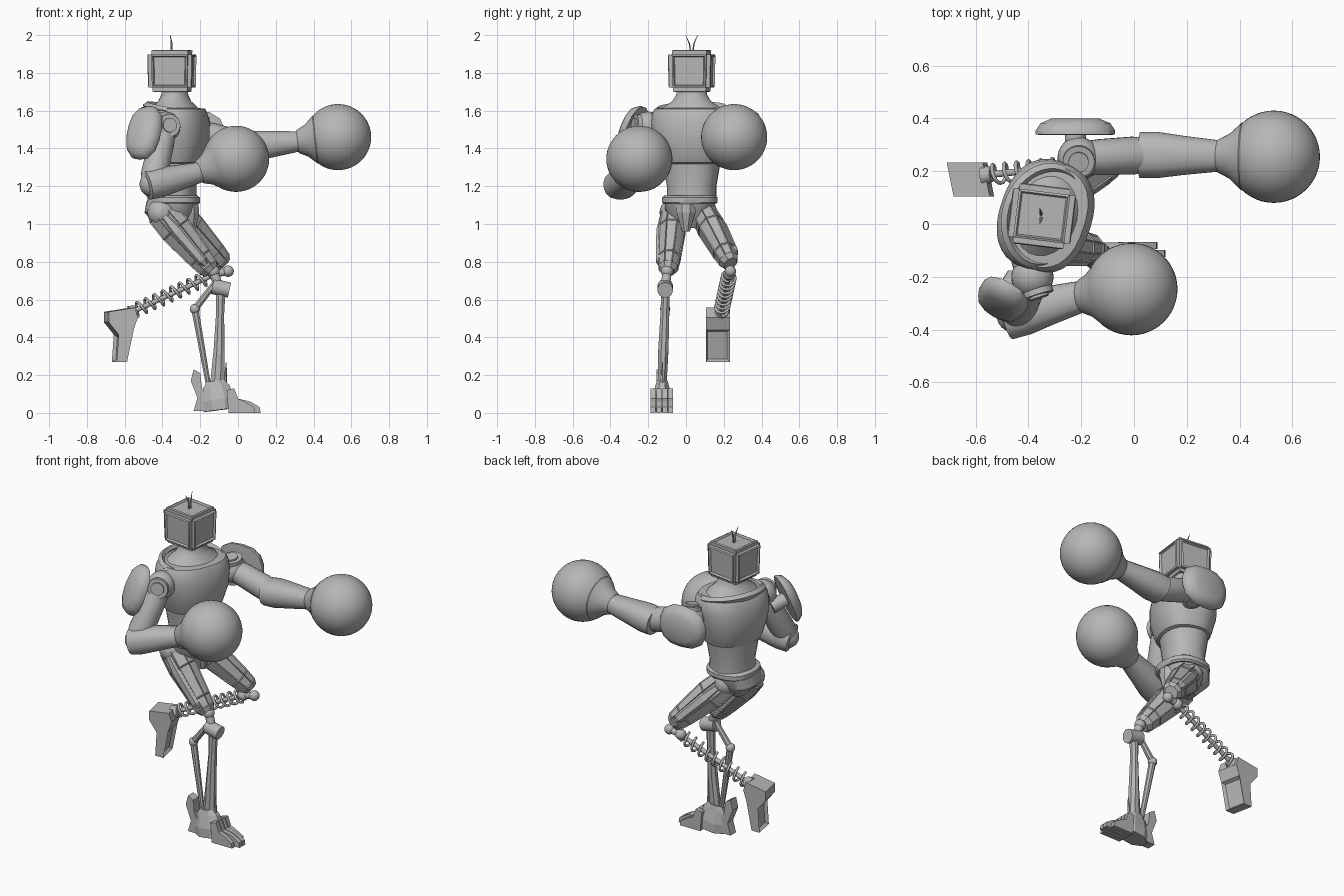
import bpy, bmesh
from math import sin, cos, pi, radians
from mathutils import Vector, Matrix

cube = bpy.data.objects.get("Cube")
if cube:
    bpy.data.objects.remove(cube)

GREY = (0.47, 0.47, 0.47, 1)
metal = bpy.data.materials.new("plain grey")
metal.use_nodes = True
metal.diffuse_color = GREY
metal.node_tree.nodes["Principled BSDF"].inputs["Base Color"].default_value = GREY


def finish(name, bm, smooth=True):
    bmesh.ops.recalc_face_normals(bm, faces=bm.faces)
    me = bpy.data.meshes.new(name)
    bm.to_mesh(me)
    bm.free()
    if smooth:
        me.shade_smooth()
        me.set_sharp_from_angle(angle=radians(35))
    me.materials.append(metal)
    ob = bpy.data.objects.new(name, me)
    bpy.context.collection.objects.link(ob)
    return ob


def loft(name, sections, side=(0, 1, 0), n=24, power=2.0, smooth=True, panel=0):
    """Skin rings (x, y, z, half width along side, half depth)."""
    bm = bmesh.new()
    d = (Vector(sections[-1][:3]) - Vector(sections[0][:3])).normalized()
    v = d.cross(Vector(side)).normalized()
    u = v.cross(d)
    rings = []
    for x, y, z, a, b in sections:
        ring = []
        for i in range(n):
            t = 2 * pi * (i + 0.5) / n
            c, s = cos(t), sin(t)
            r = (abs(c) ** power + abs(s) ** power) ** (-1 / power)
            ring.append(bm.verts.new(Vector((x, y, z)) + u * c * r * a + v * s * r * b))
        rings.append(ring)
    sides = []
    for r0, r1 in zip(rings, rings[1:]):
        for i in range(n):
            j = (i + 1) % n
            sides.append(bm.faces.new((r0[i], r0[j], r1[j], r1[i])))
    bm.faces.new(rings[0][::-1])
    bm.faces.new(rings[-1])
    bmesh.ops.recalc_face_normals(bm, faces=bm.faces)
    if panel:
        big = [f for f in sides if f.calc_area() > 0.003]
        bmesh.ops.inset_individual(bm, faces=big, thickness=panel, depth=-panel * 0.7)
    return finish(name, bm, smooth)


def rod(name, a, b, r0, r1=None, n=16):
    r1 = r1 or r0
    d = Vector(b) - Vector(a)
    side = (0, 1, 0) if abs(d.normalized().y) < 0.9 else (1, 0, 0)
    return loft(name, [(*a, r0, r0), (*b, r1, r1)], side, n)


def ball(name, pos, r, seg=48):
    bm = bmesh.new()
    bmesh.ops.create_uvsphere(bm, u_segments=seg, v_segments=seg // 2, radius=r,
                              matrix=Matrix.Translation(pos))
    return finish(name, bm)


def prism(name, pts, y0, y1, slant=0.0, inset=0):
    """Extrude an x-z outline from y0 to y1, leaning in x by slant."""
    bm = bmesh.new()
    near = [bm.verts.new((x - slant * (y0 - y1) / 2, y0, z)) for x, z in pts]
    far = [bm.verts.new((x + slant * (y0 - y1) / 2, y1, z)) for x, z in pts]
    bm.faces.new(near)
    bm.faces.new(far[::-1])
    for i in range(len(pts)):
        j = (i + 1) % len(pts)
        bm.faces.new((near[i], far[i], far[j], near[j]))
    bmesh.ops.recalc_face_normals(bm, faces=bm.faces)
    if inset:
        long = [f for f in bm.faces if abs(f.normal.x) > 0.8 and f.calc_area() > 0.012]
        bmesh.ops.inset_individual(bm, faces=long, thickness=inset, depth=-inset)
    return finish(name, bm, False)


# Head: bevelled box with a recessed panel on every side
bm = bmesh.new()
bmesh.ops.create_cube(bm, size=1, matrix=Matrix.Diagonal((0.235, 0.225, 0.215, 1)))
for v in bm.verts:
    if v.co.z < 0:
        v.co.x *= 0.96
        v.co.y *= 0.96
bmesh.ops.bevel(bm, geom=bm.edges[:], offset=0.02, segments=2, affect='EDGES')
walls = [f for f in bm.faces if f.calc_area() > 0.02]
bmesh.ops.inset_individual(bm, faces=walls, thickness=0.012, depth=0.004)
bmesh.ops.inset_individual(bm, faces=walls, thickness=0.008, depth=-0.012)
head = finish("head", bm)
head.location = (-0.35, 0.03, 1.81)
head.rotation_euler.z = radians(-7)
for s in (-1, 1):
    loft("antenna", [(-0.352, 0.03 + s * 0.005, 1.9, 0.004, 0.006),
                     (-0.352, 0.03 + s * 0.012, 1.955, 0.004, 0.006),
                     (-0.358, 0.03 + s * 0.032, 2.0, 0.001, 0.001)], n=6)

# Neck, chest, collar and waist, turned toward the punching side
turn = (0.31, 0.95, 0)
CX, CY = -0.335, 0.03


def stack(name, rows, cx=CX, cy=CY, **kw):
    return loft(name, [(cx, cy, z, a, b) for z, a, b in rows], **kw)


stack("neck", [(1.58, 0.18, 0.14), (1.62, 0.15, 0.115), (1.65, 0.105, 0.085),
               (1.685, 0.083, 0.07), (1.73, 0.078, 0.066)], side=turn)
stack("chest", [(1.315, 0.13, 0.12), (1.325, 0.165, 0.14), (1.345, 0.172, 0.15),
                (1.44, 0.203, 0.175), (1.53, 0.215, 0.175), (1.585, 0.21, 0.162),
                (1.61, 0.195, 0.15), (1.615, 0.15, 0.11)], side=turn, n=40, power=2.4)
stack("waist", [(1.11, 0.13, 0.12), (1.2, 0.13, 0.115), (1.35, 0.155, 0.135)],
      cx=-0.34, side=turn, power=2.3)
bm = bmesh.new()
ring = [[], []]
N = 40
for i in range(N):
    t = 2 * pi * i / N
    loop = [bm.verts.new(((0.148 + p) * cos(t), (0.185 + p) * sin(t), q))
            for p, q in ((-0.016, 0), (0, 0.02), (0.02, 0), (0, -0.03))]
    ring[0].append(loop)
for i in range(N):
    a, b = ring[0][i], ring[0][(i + 1) % N]
    for k in range(4):
        bm.faces.new((a[k], a[(k + 1) % 4], b[(k + 1) % 4], b[k]))
collar = finish("collar", bm)
collar.location = (CX, CY, 1.603)
collar.rotation_euler = (0, radians(10), radians(-18))

# Pelvis
stack("belt", [(1.105, 0.138, 0.133), (1.115, 0.148, 0.14), (1.14, 0.148, 0.14),
               (1.15, 0.135, 0.125)], cx=-0.34, cy=0.02, power=2.5)
loft("pelvis", [(-0.35, 0.02, 1.12, 0.135, 0.135), (-0.365, 0.015, 1.06, 0.125, 0.13),
                (-0.35, 0.01, 0.98, 0.06, 0.07)], power=2.5)
loft("groin_plate", [(-0.255, 0, 1.12, 0.055, 0.045), (-0.25, 0, 1.06, 0.05, 0.045),
                     (-0.25, 0, 0.96, 0.02, 0.025)], n=8, power=4, smooth=False)


# Thighs: chamfered armour with recessed panels
def thigh(prefix, hip, knee, out):
    h, k = Vector(hip), Vector(knee)
    rows = ((-0.08, 0.04, 0.055), (0.0, 0.064, 0.083), (0.3, 0.072, 0.088),
            (0.8, 0.06, 0.068), (0.97, 0.052, 0.058), (1.04, 0.035, 0.04))
    loft(prefix + "_thigh", [(*h.lerp(k, t), a, b) for t, a, b in rows],
         n=8, power=3.5, smooth=False, panel=0.007)
    off = Vector((0, out * 0.022, 0))
    loft(prefix + "_thigh_plate", [(*(h.lerp(k, t) + off), a, b) for t, a, b in
                                   ((0.08, 0.048, 0.03), (0.35, 0.06, 0.045),
                                    (0.85, 0.048, 0.036), (0.93, 0.03, 0.02))],
         n=8, power=4, smooth=False)
    ball(prefix + "_hip_joint", h, 0.075, 24)


thigh("standing", (-0.405, -0.065, 1.06), (-0.15, -0.095, 0.76), -1)
thigh("raised", (-0.335, 0.09, 1.06), (-0.085, 0.23, 0.8), 1)

# Standing shin: knee barrel, blade and rear strut
ball("standing_knee", (-0.13, -0.1, 0.75), 0.033, 24)
rod("knee_link", (-0.13, -0.1, 0.75), (-0.1, -0.11, 0.66), 0.025)
rod("knee_barrel", (-0.135, -0.11, 0.67), (-0.045, -0.11, 0.65), 0.041, n=24)
loft("shin", [(-0.092, -0.11, 0.64, 0.022, 0.026), (-0.095, -0.112, 0.52, 0.024, 0.022),
              (-0.1, -0.12, 0.33, 0.028, 0.03), (-0.11, -0.125, 0.14, 0.022, 0.04)],
     n=8, power=3, smooth=False)
rod("rear_link", (-0.12, -0.11, 0.69), (-0.228, -0.11, 0.55), 0.017, 0.02, 8)
ball("rear_joint", (-0.228, -0.11, 0.55), 0.027, 20)
rod("rear_strut", (-0.228, -0.11, 0.55), (-0.155, -0.125, 0.14), 0.021, 0.014, 8)

# Standing foot: ankle block, split toes, heel spurs
loft("ankle", [(-0.1, -0.128, 0.015, 0.058, 0.085), (-0.105, -0.128, 0.07, 0.056, 0.088),
               (-0.115, -0.126, 0.14, 0.036, 0.07), (-0.12, -0.125, 0.17, 0.028, 0.045)],
     n=8, power=4, smooth=False)
for i in range(4):
    y = -0.187 + i * 0.031
    reach = 0.12 if i in (1, 2) else 0.09
    prism("toe", [(-0.05, 0), (reach, 0), (reach - 0.005, 0.03), (reach - 0.055, 0.06),
                  (0.0, 0.075), (-0.02, 0.13), (-0.06, 0.12)], y, y + 0.026)
prism("heel_spur", [(-0.235, 0.01), (-0.165, 0.01), (-0.15, 0.07), (-0.19, 0.13),
                    (-0.2, 0.21), (-0.235, 0.23), (-0.25, 0.17), (-0.215, 0.08)],
      -0.155, -0.1)
rod("foot_spike", (-0.07, -0.125, 0.13), (-0.062, -0.125, 0.27), 0.012, 0.002, 6)

# Raised shin: rod wrapped in a coil spring
ball("raised_knee", (-0.052, 0.235, 0.75), 0.03, 24)
ball("raised_knee_rear", (-0.125, 0.23, 0.735), 0.032, 24)
rod("knee_pin", (-0.052, 0.235, 0.75), (-0.125, 0.23, 0.735), 0.02)
top, end = Vector((-0.12, 0.23, 0.735)), Vector((-0.57, 0.185, 0.53))
rod("shin_rod", top, end, 0.013)
rod("spring_seat", top.lerp(end, 0.93), end, 0.028, 0.04, 12)
d = (end - top).normalized()
u = d.cross(Vector((0, 1, 0))).normalized()
w = d.cross(u)
curve = bpy.data.curves.new("spring", 'CURVE')
curve.dimensions = '3D'
curve.bevel_depth = 0.0075
curve.bevel_resolution = 2
line = curve.splines.new('POLY')
turns, steps = 9, 16
line.points.add(turns * steps)
for i, p in enumerate(line.points):
    t = 2 * pi * i / steps
    q = top.lerp(end, 0.04 + 0.9 * i / (turns * steps)) + (u * cos(t) + w * sin(t)) * 0.036
    p.co = (*q, 1)
curve.materials.append(metal)
coil = bpy.data.objects.new("spring_path", curve)
bpy.context.collection.objects.link(coil)
bpy.context.view_layer.update()
mesh = bpy.data.meshes.new_from_object(coil.evaluated_get(bpy.context.evaluated_depsgraph_get()))
bpy.data.objects.remove(coil)
mesh.shade_smooth()
bpy.context.collection.objects.link(bpy.data.objects.new("spring", mesh))
prism("raised_foot", [(-0.697, 0.535), (-0.56, 0.557), (-0.543, 0.505), (-0.565, 0.44),
                      (-0.6, 0.27), (-0.655, 0.27), (-0.645, 0.415), (-0.697, 0.48)],
      0.105, 0.233, 0.2, inset=0.018)


# Arms: shoulder joint, upper arm, flared forearm and round glove
def arm(prefix, shoulder, elbow, wrist, glove, axis):
    s, e, w, g = map(Vector, (shoulder, elbow, wrist, glove))
    ax = Vector(axis).normalized()
    ball(prefix + "_shoulder", s, 0.08, 32)
    rod(prefix + "_shoulder_ring", s - ax * 0.075, s + ax * 0.075, 0.06, n=32)
    rod(prefix + "_shoulder_cap", s - ax * 0.085, s + ax * 0.085, 0.038, n=32)
    up = (0.3, 0.2, 0.93) if prefix == "punching" else (0, 1, 0)
    loft(prefix + "_upper_arm", [(*s.lerp(e, t), r, r) for t, r in
                                 ((0, 0.06), (0.3, 0.068), (0.8, 0.072), (1, 0.062))], up)
    ball(prefix + "_elbow", e, 0.066, 32)
    loft(prefix + "_forearm", [(*e.lerp(w, t), a, b) for t, a, b in
                               ((-0.12, 0.06, 0.065), (-0.1, 0.076, 0.088),
                                (0.15, 0.08, 0.088), (0.5, 0.07, 0.075), (1, 0.054, 0.06))],
         (0, 0, 1), 16, 2.4)
    loft(prefix + "_glove_cuff", [(*w.lerp(g, t), r, r) for t, r in
                                  ((-0.03, 0.058), (0.0, 0.064), (0.2, 0.085),
                                   (0.42, 0.128), (0.6, 0.13))], (0, 0, 1), 32)
    ball(prefix + "_glove", g, 0.175)


arm("punching", (-0.21, 0.25, 1.49), (0.05, 0.262, 1.41), (0.32, 0.258, 1.437),
    (0.53, 0.255, 1.46), (0, -0.2, 1))
arm("guarding", (-0.385, -0.2, 1.515), (-0.455, -0.345, 1.21), (-0.2, -0.275, 1.275),
    (-0.01, -0.247, 1.345), (0.3, -0.95, 0.1))


# Shoulder shields: shallow faceted discs
def shield(name, pos, normal, side, a, b):
    p, nrm = Vector(pos), Vector(normal).normalized()
    loft(name, [(*(p + nrm * o), a * f, b * f) for o, f in
                ((-0.03, 0.85), (-0.028, 1.0), (-0.012, 1.0), (0.015, 0.88), (0.033, 0.6))],
         side, 14, 2.5)
    rod(name + "_mount", p - nrm * 0.12, p, 0.04)


shield("punching_shield", (-0.222, 0.367, 1.475), (0, 1, 0), (1, 0, 0), 0.152, 0.125)
shield("guarding_shield", (-0.505, -0.295, 1.49), (-0.5, -0.8, 0.36), (0.8, -0.5, 0), 0.098, 0.15)
